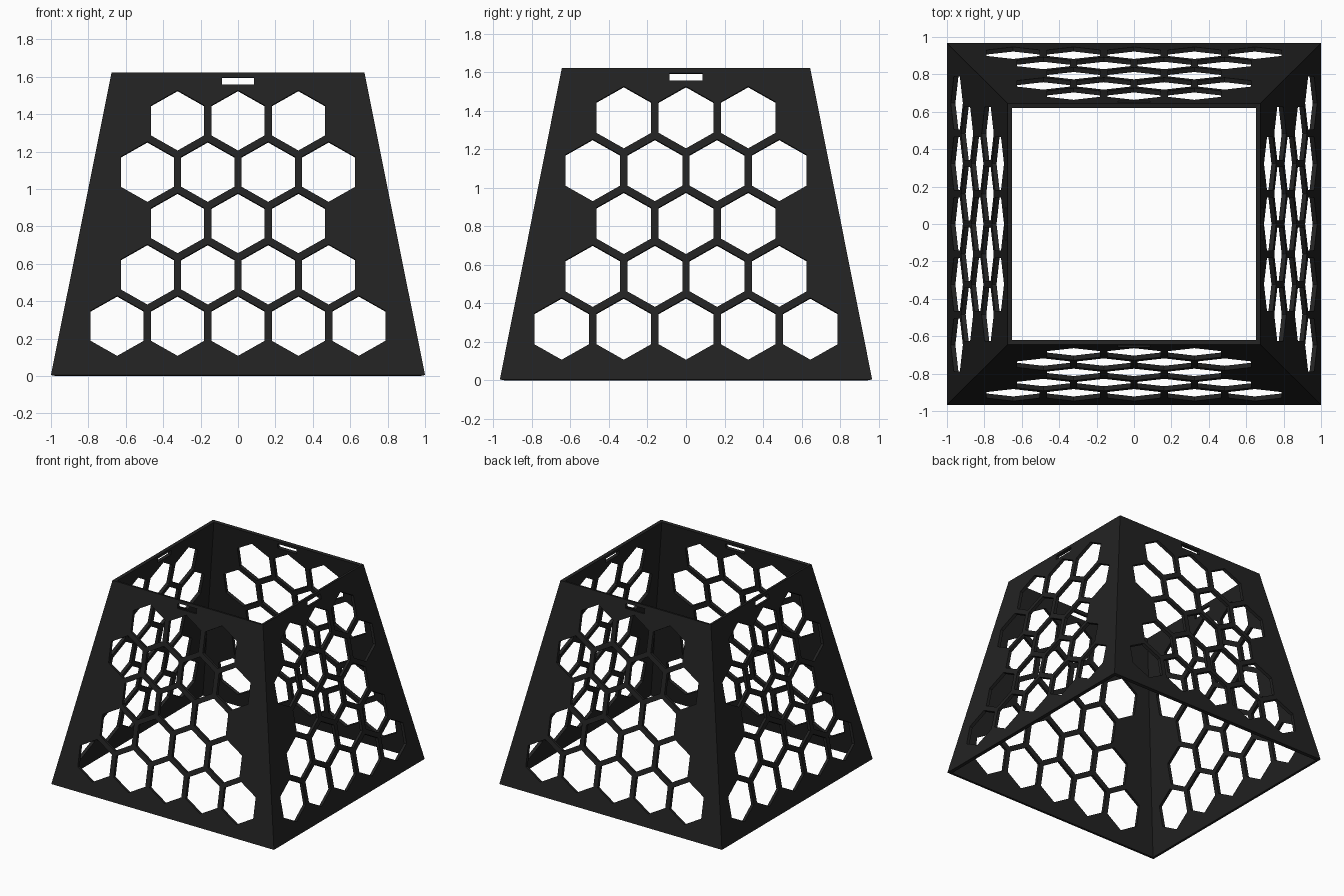
import bpy, bmesh
from math import sin, cos, pi, atan2
from mathutils import Matrix, Vector

if "Cube" in bpy.data.objects:
    bpy.data.objects.remove(bpy.data.objects["Cube"])

T = 0.025                  # wall thickness
Z0, Z1 = 0.005, 1.622      # outer bottom and top edge heights
LEAN = atan2(0.322, Z1 - Z0)
C, S = cos(LEAN), sin(LEAN)

black = bpy.data.materials.new("matte_black")
black.diffuse_color = (0.016, 0.016, 0.016, 1)
black.use_nodes = True
black.node_tree.nodes["Principled BSDF"].inputs["Base Color"].default_value = black.diffuse_color


def add_object(name, bm):
    bmesh.ops.recalc_face_normals(bm, faces=bm.faces)
    me = bpy.data.meshes.new(name)
    bm.to_mesh(me)
    bm.free()
    ob = bpy.data.objects.new(name, me)
    bpy.context.collection.objects.link(ob)
    return ob


def prism(bm, outer, inner):
    a = [bm.verts.new(p) for p in outer]
    b = [bm.verts.new(p) for p in inner]
    bm.faces.new(a)
    bm.faces.new(b[::-1])
    n = len(a)
    for i in range(n):
        j = (i + 1) % n
        bm.faces.new((a[j], a[i], b[i], b[j]))


def leaning_panel(name, half, dist, half_top, dist_top, angle):
    # mitred trapezoid plate leaning inward
    def ring(off):
        dz = off * S
        o = off * C
        return [(-half + o, -dist + o, Z0 - dz), (half - o, -dist + o, Z0 - dz),
                (half_top - o, -dist_top + o, Z1 - dz), (-half_top + o, -dist_top + o, Z1 - dz)]
    bm = bmesh.new()
    prism(bm, ring(0), ring(T))
    bm.transform(Matrix.Rotation(angle, 4, 'Z'))
    panel = add_object(name, bm)

    # hexagon and slot cutters, square to the plate
    up, normal = Vector((0, S, C)), Vector((0, -C, S))
    bm = bmesh.new()

    def cut(x, z, outline):
        y = -dist + (dist - dist_top) * (z - Z0) / (Z1 - Z0) + T / 2
        pts = [Vector((x + u, y, z)) + up * v for u, v in outline]
        prism(bm, [p + normal * 0.04 for p in pts], [p - normal * 0.04 for p in pts])

    hexagon = [(0.164 * sin(i * pi / 3), 0.164 * cos(i * pi / 3)) for i in range(6)]
    for row, count in enumerate((5, 4, 3, 4, 3)):
        for i in range(count):
            cut((i - (count - 1) / 2) * 0.323, 0.266 + row * 0.2745, hexagon)
    cut(0, 1.575, [(-0.085, -0.02), (0.085, -0.02), (0.085, 0.02), (-0.085, 0.02)])
    bm.transform(Matrix.Rotation(angle, 4, 'Z'))
    cutter = add_object(name + "_cutter", bm)
    cutter.hide_render = True

    mod = panel.modifiers.new("holes", 'BOOLEAN')
    mod.operation = 'DIFFERENCE'
    mod.solver = 'EXACT'
    mod.object = cutter
    bpy.context.view_layer.objects.active = panel
    bpy.ops.object.modifier_apply(modifier="holes")
    bpy.data.objects.remove(cutter)
    panel.data.materials.clear()
    panel.data.materials.append(black)


# four perforated walls around an open top and bottom
leaning_panel("front_panel", 1.0, 0.967, 0.676, 0.645, 0)
leaning_panel("right_panel", 0.967, 1.0, 0.645, 0.676, pi / 2)
leaning_panel("back_panel", 1.0, 0.967, 0.676, 0.645, pi)
leaning_panel("left_panel", 0.967, 1.0, 0.645, 0.676, -pi / 2)
